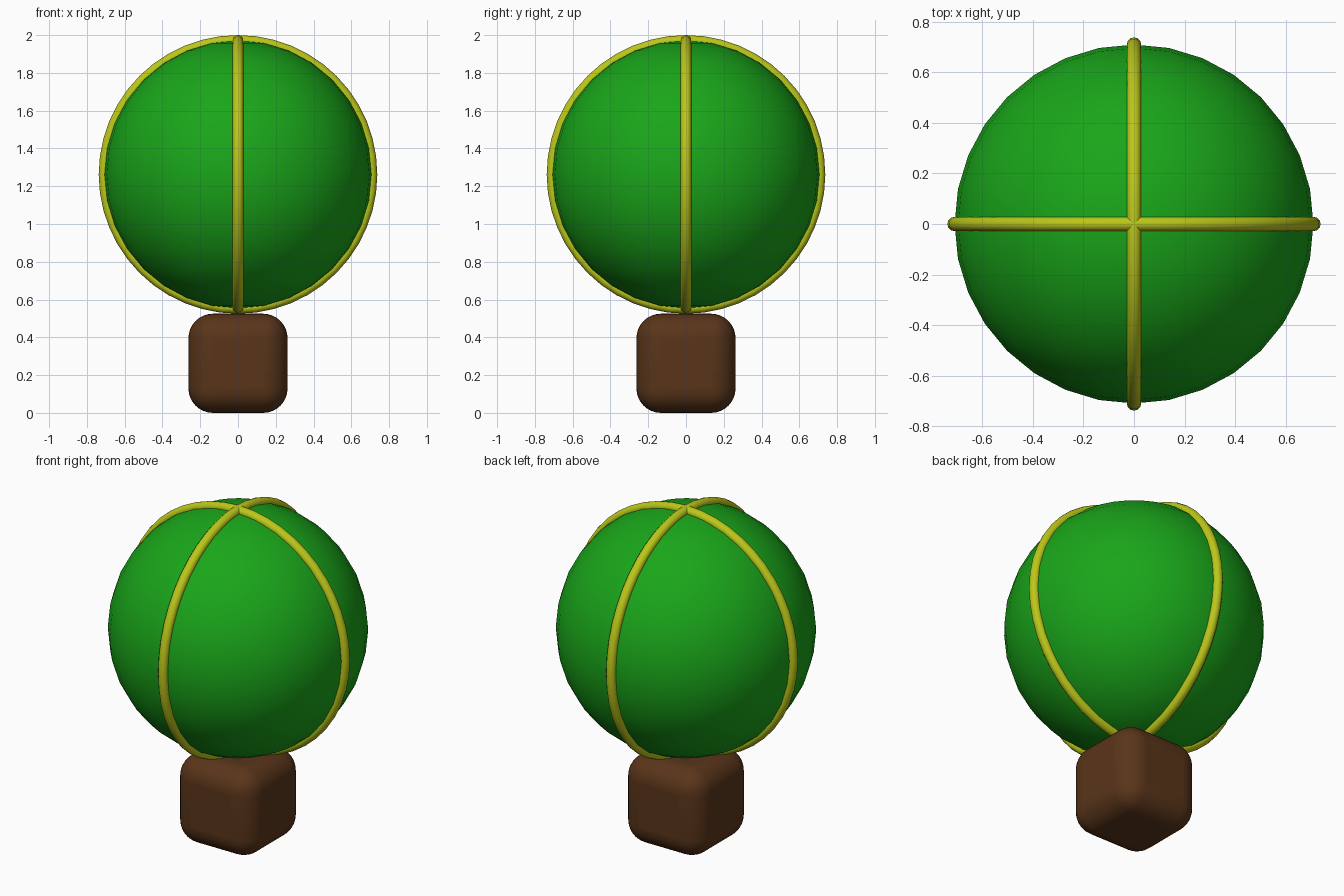
import bpy
from math import radians

if "Cube" in bpy.data.objects:
    bpy.data.objects.remove(bpy.data.objects["Cube"])

R = 0.709          # balloon radius
RIB = 0.0285       # rib tube radius
ZC = 2 - R - RIB   # balloon centre height
BOX = ZC - R - RIB # basket edge length


def finish(name, color, smooth=None):
    ob = bpy.context.object
    ob.name = name
    mat = bpy.data.materials.new(name + "_colour")
    mat.diffuse_color = (*color, 1)
    mat.use_nodes = True
    mat.node_tree.nodes["Principled BSDF"].inputs["Base Color"].default_value = mat.diffuse_color
    ob.data.materials.append(mat)
    if smooth:
        bpy.ops.object.shade_smooth_by_angle(angle=radians(smooth))
    else:
        bpy.ops.object.shade_smooth()
    return ob


# Balloon envelope
bpy.ops.mesh.primitive_uv_sphere_add(segments=32, ring_count=16, radius=R, location=(0, 0, ZC))
finish("balloon", (0.01, 0.38, 0.01))

# Two crossing rib hoops
for name, rot in (("rib_side", (0, radians(90), 0)), ("rib_front", (radians(90), 0, 0))):
    bpy.ops.mesh.primitive_torus_add(major_segments=48, minor_segments=12, major_radius=R,
                                     minor_radius=RIB, location=(0, 0, ZC), rotation=rot)
    finish(name, (0.5, 0.57, 0.01))

# Rounded basket
bpy.ops.mesh.primitive_cube_add(size=BOX, location=(0, 0, BOX / 2))
basket = finish("basket", (0.1, 0.035, 0.01), 40)
bevel = basket.modifiers.new("rounding", 'BEVEL')
bevel.width = 0.13
bevel.segments = 8
# bevel before the smoothing modifier, if one is used
if len(basket.modifiers) > 1:
    basket.modifiers.move(len(basket.modifiers) - 1, 0)
